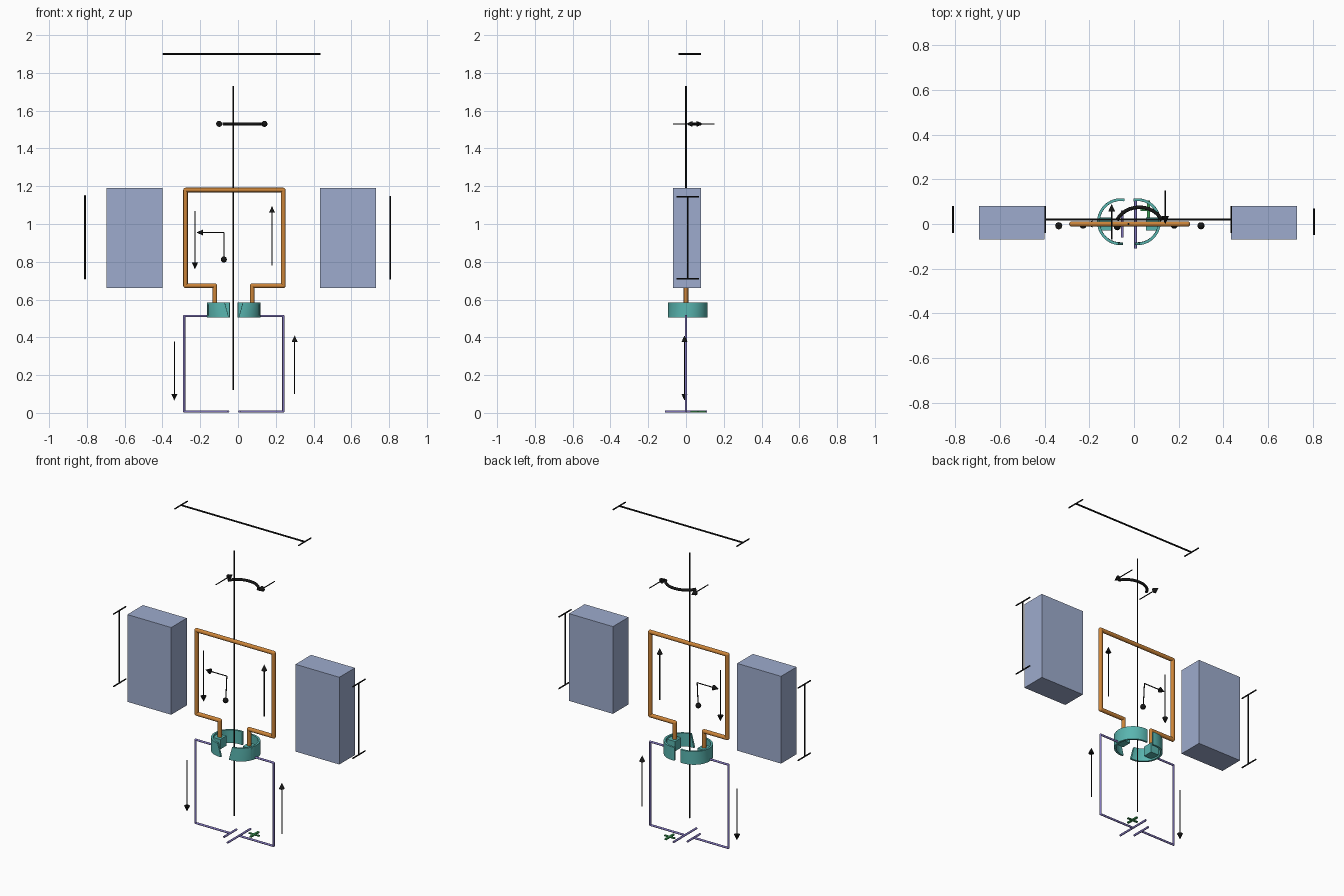
import bpy, bmesh, math
from mathutils import Vector, Matrix

if "Cube" in bpy.data.objects:
    bpy.data.objects.remove(bpy.data.objects["Cube"])


def material(name, rgb):
    m = bpy.data.materials.new(name)
    m.diffuse_color = (*rgb, 1)
    m.use_nodes = True
    m.node_tree.nodes["Principled BSDF"].inputs["Base Color"].default_value = m.diffuse_color
    return m


BLUE = material("magnet_blue", (0.34, 0.41, 0.61))
COPPER = material("copper", (0.60, 0.23, 0.04))
TEAL = material("teal", (0.10, 0.46, 0.43))
PURPLE = material("wire_purple", (0.22, 0.18, 0.50))
BLACK = material("black", (0.008, 0.008, 0.008))
GREEN = material("green", (0.05, 0.35, 0.10))


def finish(name, bm, mat):
    bmesh.ops.recalc_face_normals(bm, faces=bm.faces)
    for f in bm.faces:
        f.smooth = True
    for e in bm.edges:
        if len(e.link_faces) == 2 and e.calc_face_angle(0) > 0.6:
            e.smooth = False
    me = bpy.data.meshes.new(name)
    bm.to_mesh(me)
    bm.free()
    me.materials.append(mat)
    ob = bpy.data.objects.new(name, me)
    bpy.context.collection.objects.link(ob)
    return ob


def add_cone(bm, a, b, r1, r2, seg=16):
    a, b = Vector(a), Vector(b)
    d = b - a
    mat = Matrix.Translation((a + b) / 2) @ d.to_track_quat('Z', 'Y').to_matrix().to_4x4()
    bmesh.ops.create_cone(bm, cap_ends=True, segments=seg, radius1=r1, radius2=r2,
                          depth=d.length, matrix=mat)


def add_rod(bm, pts, r):
    # Straight tubes with round joints at the inner points
    for a, b in zip(pts, pts[1:]):
        add_cone(bm, a, b, r, r)
    for p in pts[1:-1]:
        bmesh.ops.create_uvsphere(bm, u_segments=16, v_segments=8, radius=r,
                                  matrix=Matrix.Translation(p))


def rod(name, pts, r, mat):
    bm = bmesh.new()
    add_rod(bm, pts, r)
    return finish(name, bm, mat)


def arrow(name, a, b, r=0.003, head=0.016, length=0.035):
    a, b = Vector(a), Vector(b)
    base = b - (b - a).normalized() * length
    bm = bmesh.new()
    add_cone(bm, a, base, r, r, 8)
    add_cone(bm, base, b, head, 0)
    return finish(name, bm, BLACK)


def box(name, lo, hi, mat):
    lo, hi = Vector(lo), Vector(hi)
    bm = bmesh.new()
    bmesh.ops.create_cube(bm, size=1, matrix=Matrix.Translation((lo + hi) / 2)
                          @ Matrix.Diagonal((*(hi - lo), 1)))
    return finish(name, bm, mat)


def dimension(name, a, b, y, r):
    # Measuring line with a tick across each end
    bm = bmesh.new()
    add_cone(bm, a, b, r, r, 8)
    for p in (a, b):
        add_cone(bm, (p[0], y - 0.06, p[2]), (p[0], y + 0.06, p[2]), 0.004, 0.004, 8)
    return finish(name, bm, BLACK)


# Magnets
box("left_magnet", (-0.695, -0.07, 0.66), (-0.40, 0.08, 1.19), BLUE)
box("right_magnet", (0.435, -0.07, 0.66), (0.73, 0.08, 1.19), BLUE)

# Coil loop
rod("coil_loop", [(-0.122, 0, 0.53), (-0.122, 0, 0.673), (-0.278, 0, 0.673),
                  (-0.278, 0, 1.18), (0.24, 0, 1.18), (0.24, 0, 0.673),
                  (0.075, 0, 0.673), (0.075, 0, 0.53)], 0.012, COPPER)


# Split ring commutator with slanted front ends
def half_ring(name, cx, side):
    bm = bmesh.new()
    n, rows = 28, []
    for i in range(n + 1):
        row = []
        for r, z, end in ((0.105, 0.505, 276), (0.105, 0.585, 264),
                          (0.093, 0.585, 264), (0.093, 0.505, 276)):
            t = math.radians(80 + (end - 80) * i / n)
            row.append(bm.verts.new((cx + side * r * math.cos(t), 0.01 + r * math.sin(t), z)))
        rows.append(row)
    for p, q in zip(rows, rows[1:]):
        for k in range(4):
            j = (k + 1) % 4
            bm.faces.new((p[k], p[j], q[j], q[k]))
    bm.faces.new(rows[0])
    bm.faces.new(rows[-1])
    return finish(name, bm, TEAL)


half_ring("left_half_ring", -0.06, 1)
half_ring("right_half_ring", 0.015, -1)
box("left_contact_block", (-0.158, -0.03, 0.515), (-0.098, 0.03, 0.575), TEAL)
box("right_contact_block", (0.053, -0.03, 0.515), (0.113, 0.03, 0.575), TEAL)

# Supply wires, battery plates and polarity mark
rod("left_wire", [(-0.16, 0, 0.513), (-0.285, 0, 0.513), (-0.285, 0, 0.007),
                  (-0.052, 0, 0.007)], 0.006, PURPLE)
rod("right_wire", [(0.115, 0, 0.513), (0.24, 0, 0.513), (0.24, 0, 0.007),
                   (0.007, 0, 0.007)], 0.006, PURPLE)
rod("short_plate", [(-0.052, -0.06, 0.007), (-0.052, 0.06, 0.007)], 0.006, PURPLE)
rod("long_plate", [(0.007, -0.11, 0.007), (0.007, 0.11, 0.007)], 0.006, PURPLE)
box("polarity_bar_x", (0.03, 0.058, 0.003), (0.10, 0.07, 0.009), GREEN)
box("polarity_bar_y", (0.059, 0.025, 0.002), (0.071, 0.105, 0.010), GREEN)

# Rotation axis and rotation arc
rod("axis_rod", [(-0.025, 0, 0.12), (-0.025, 0, 1.73)], 0.004, BLACK)
arc = []
for i in range(13):
    t = math.radians(160 - 140 * i / 12)
    arc.append((0.024 + 0.107 * math.cos(t), -0.015 + 0.09 * math.sin(t), 1.53))
rod("rotation_arc", arc, 0.008, BLACK)
arrow("rotation_arrow_left", (-0.10, -0.07, 1.53), (-0.10, 0.09, 1.53))
arrow("rotation_arrow_right", (0.14, 0.15, 1.53), (0.14, 0, 1.53))

# Current arrows
arrow("inner_current_down", (-0.228, -0.005, 1.07), (-0.228, -0.005, 0.76))
arrow("inner_current_up", (0.18, -0.005, 0.78), (0.18, -0.005, 1.095))
arrow("outer_current_down", (-0.337, -0.008, 0.377), (-0.337, -0.008, 0.065))
arrow("outer_current_up", (0.30, -0.008, 0.10), (0.30, -0.008, 0.41))

# Field arrow and moment pointer
arrow("field_arrow", (-0.075, 0, 0.955), (-0.22, 0, 0.955))
bm = bmesh.new()
add_rod(bm, [(-0.075, 0, 0.955), (-0.075, -0.01, 0.81)], 0.003)
bmesh.ops.create_uvsphere(bm, u_segments=16, v_segments=10, radius=0.016,
                          matrix=Matrix.Translation((-0.075, -0.012, 0.812)))
finish("moment_pointer", bm, BLACK)

# Dimension lines
dimension("width_dimension", (-0.397, 0.02, 1.90), (0.435, 0.02, 1.90), 0.02, 0.005)
dimension("left_height_dimension", (-0.81, 0.015, 0.71), (-0.81, 0.015, 1.15), 0.02, 0.004)
dimension("right_height_dimension", (0.806, 0.008, 0.71), (0.806, 0.008, 1.145), 0.01, 0.004)
